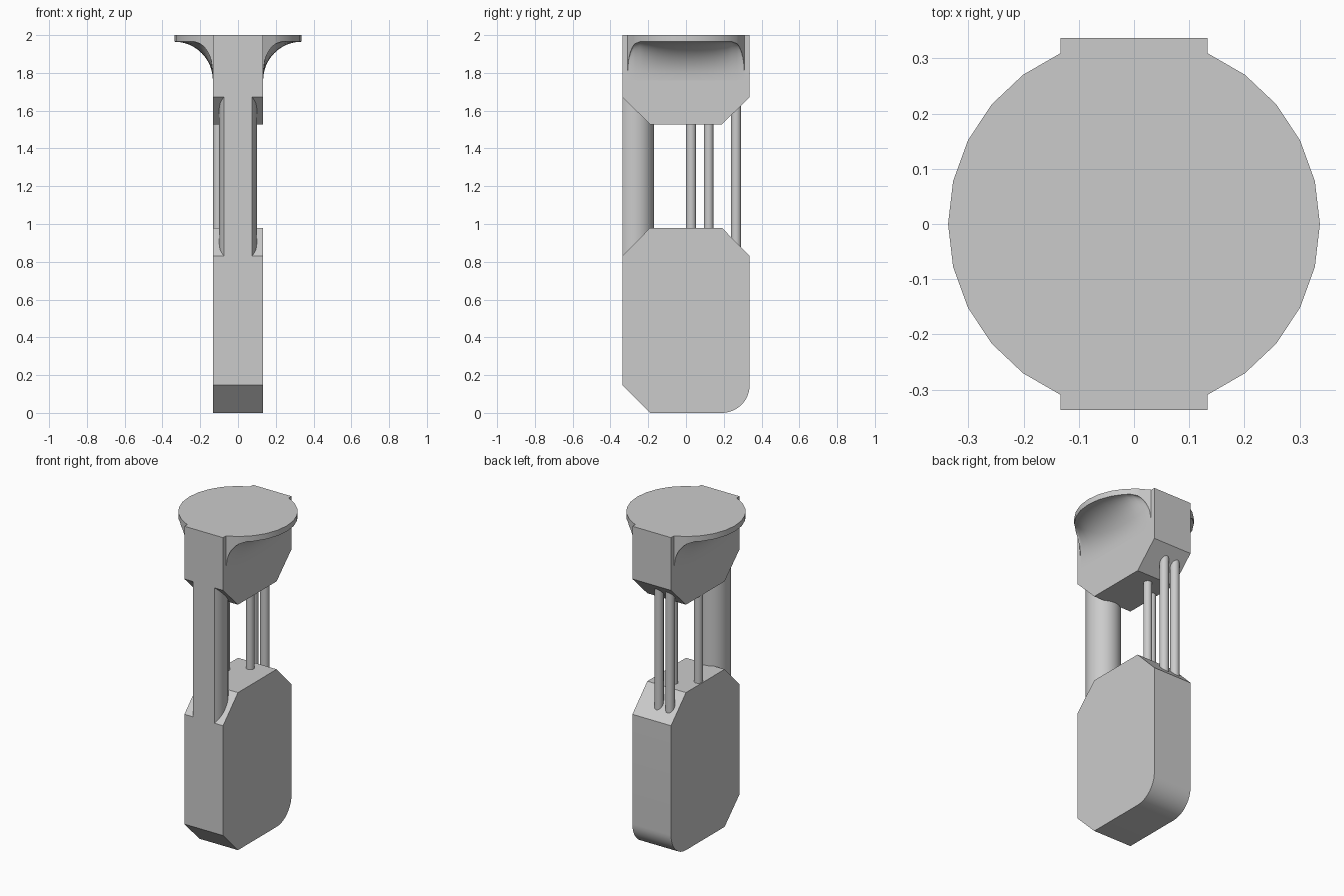
import bpy, bmesh, math

if "Cube" in bpy.data.objects:
    bpy.data.objects.remove(bpy.data.objects["Cube"])

HX, HY, R = 0.133, 0.337, 0.337     # half width, half depth, cap radius


def finish(name, bm):
    bmesh.ops.remove_doubles(bm, verts=bm.verts, dist=1e-5)
    bmesh.ops.recalc_face_normals(bm, faces=bm.faces)
    me = bpy.data.meshes.new(name)
    bm.to_mesh(me)
    bm.free()
    ob = bpy.data.objects.new(name, me)
    bpy.context.collection.objects.link(ob)
    bpy.ops.object.select_all(action='DESELECT')
    bpy.context.view_layer.objects.active = ob
    ob.select_set(True)
    bpy.ops.object.shade_smooth_by_angle(angle=math.radians(30))
    return ob


def prism(name, start, offset):
    """Extrude a closed loop of 3D points along an offset."""
    bm = bmesh.new()
    face = bm.faces.new([bm.verts.new(p) for p in start])
    ext = bmesh.ops.extrude_face_region(bm, geom=[face], use_keep_orig=True)
    verts = [g for g in ext['geom'] if isinstance(g, bmesh.types.BMVert)]
    bmesh.ops.translate(bm, verts=verts, vec=offset)
    return finish(name, bm)


def side_block(name, profile):
    return prism(name, [(-HX, y, z) for y, z in profile], (2 * HX, 0, 0))


def upright(name, outline, z0, z1):
    return prism(name, [(x, y, z0) for x, y in outline], (0, 0, z1 - z0))


# Lower block: chamfered corners, rounded lower back edge
c = 0.147
arc = [(HY - c + c * math.cos(a), c - c * math.sin(a))
       for a in (i * math.pi / 24 for i in range(13))]
side_block("lower_block", [(-HY, 0.83), (-HY + c, 0.98), (HY - c, 0.98), (HY, 0.83)]
           + arc + [(-HY + c, 0), (-HY, c)])

# Upper block: chamfered underneath
side_block("upper_block", [(-HY, 2), (-HY, 1.672), (-HY + c, 1.527),
                           (HY - c, 1.527), (HY, 1.672), (HY, 2)])

# Front column: round shaft cut flat at the front
cr, cy = 0.1, -0.27
cut = math.acos((HY + cy) / cr)
angles = [-math.pi / 2 + cut + (2 * math.pi - 2 * cut) * i / 24 for i in range(25)]
upright("front_column", [(cr * math.cos(a), cy + cr * math.sin(a)) for a in angles],
        0.83, 1.672)

# Thin rods joining the two blocks
for i, (x, y, r) in enumerate([(-0.105, 0.027, 0.027), (0, 0.12, 0.025),
                               (0, 0.265, 0.027), (-0.077, 0.265, 0.027)]):
    ring = [(x + r * math.cos(k * math.pi / 8), y + r * math.sin(k * math.pi / 8))
            for k in range(16)]
    upright(f"rod_{i + 1}", ring, 0.8, 1.7)

# Flared round cap: rim points, with extra steps in the end segments
span = math.acos(HX / R)
corners = [(R * math.cos(a), R * math.sin(a))
           for a in (-span + 2 * span * i / 10 for i in range(11))]
rim = []
for i, (p, q) in enumerate(zip(corners, corners[1:])):
    n = 8 if i in (0, 9) else 2
    rim += [(p[0] + (q[0] - p[0]) * k / n, p[1] + (q[1] - p[1]) * k / n) for k in range(n)]
rim.append(corners[-1])
END = corners[-1][1]


def rim_bottom(y):
    t = min(1, max(0, (abs(y) - (END - 0.06)) / 0.06))
    return 1.80 + 0.165 * math.sqrt(1 - t * t)


ROWS, Z0 = 12, 1.76
bm = bmesh.new()
cols = []
for x, y in rim:
    zb = rim_bottom(y)
    col = []
    for j in range(ROWS + 1):
        a = j / ROWS * math.pi / 2
        col.append(bm.verts.new((HX + (x - HX) * (1 - math.cos(a)), y,
                                 Z0 + (zb - Z0) * math.sin(a))))
    col.append(bm.verts.new((x, y, 2)))
    cols.append(col)
for a, b in zip(cols, cols[1:]):
    for j in range(ROWS + 1):
        bm.faces.new((a[j], b[j], b[j + 1], a[j + 1]))
bm.faces.new([col[-1] for col in cols])
cap = finish("flared_cap", bm)
cap.modifiers.new("mirror", 'MIRROR')
